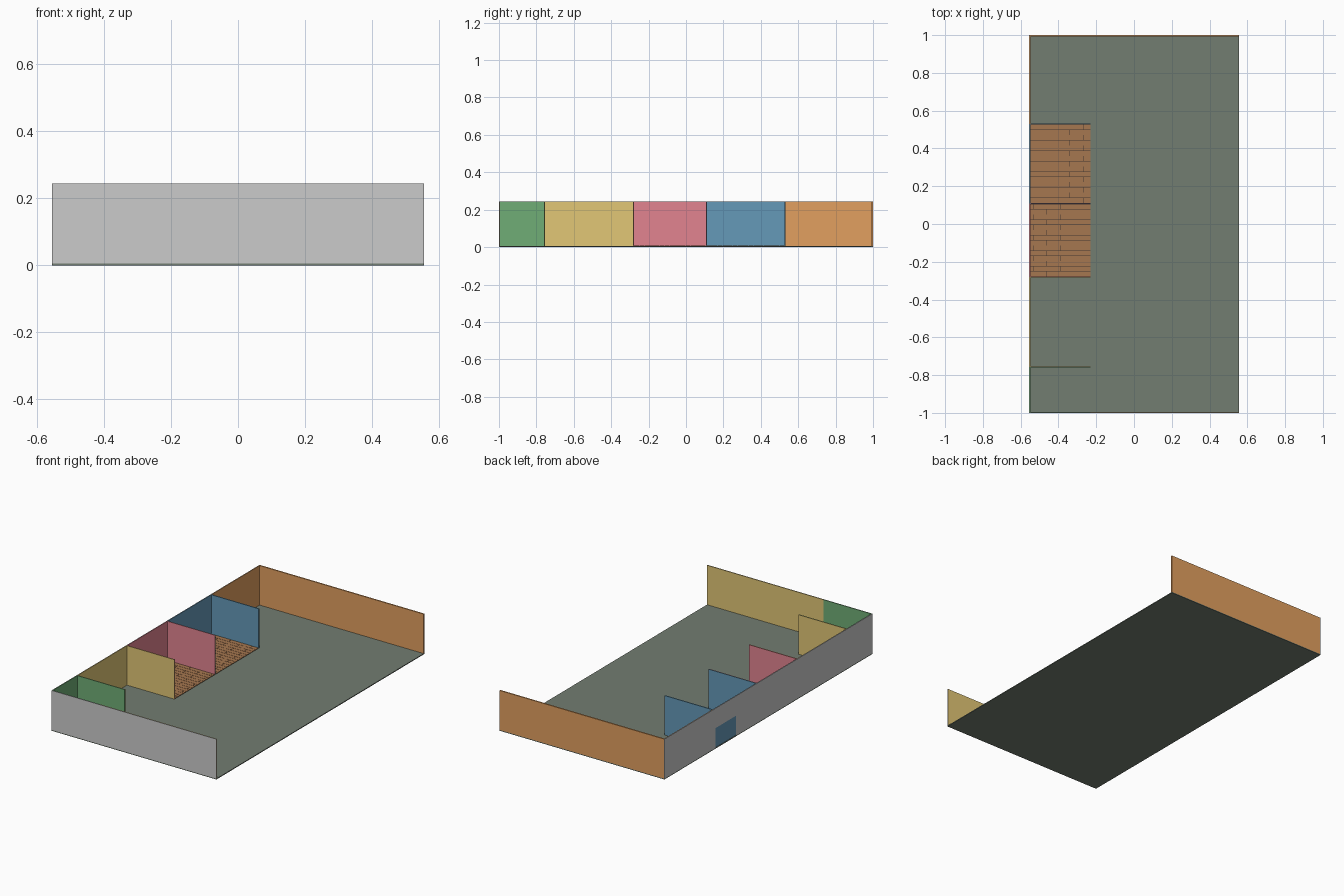
import bpy, bmesh

if "Cube" in bpy.data.objects:
    bpy.data.objects.remove(bpy.data.objects["Cube"])

X0, X1 = -0.555, 0.555      # outer footprint
XR = -0.23                  # inner end of the partitions
FZ, H = 0.005, 0.245        # floor top, wall top
T = 0.003                   # panel thickness

COLORS = {
    "green": (0.16, 0.42, 0.18), "yellow": (0.76, 0.57, 0.18),
    "pink": (0.76, 0.23, 0.28), "blue": (0.13, 0.32, 0.48),
    "orange": (0.76, 0.35, 0.115), "floor": (0.17, 0.205, 0.165),
    "wood": (0.38, 0.185, 0.08), "gap": (0.06, 0.04, 0.03),
}
MATS = {}
for key, rgb in COLORS.items():
    MATS[key] = bpy.data.materials.new(key)
    MATS[key].diffuse_color = (*rgb, 1)


def finish(bm, name, color=None):
    bmesh.ops.recalc_face_normals(bm, faces=bm.faces)
    me = bpy.data.meshes.new(name)
    bm.to_mesh(me)
    bm.free()
    ob = bpy.data.objects.new(name, me)
    bpy.context.collection.objects.link(ob)
    if color:
        me.materials.append(MATS[color])
    return ob


def add_box(bm, x, y, z):
    vs = bmesh.ops.create_cube(bm, size=1)["verts"]
    for v in vs:
        for i, (a, b) in enumerate((x, y, z)):
            v.co[i] = a if v.co[i] < 0 else b


def box(name, x, y, z, color=None):
    bm = bmesh.new()
    add_box(bm, x, y, z)
    return finish(bm, name, color)


# Base floor
box("base_floor", (X0, X1), (-1, 1), (0, FZ), "floor")

# Left outer wall with a door recess near the back
outline = [(-1, FZ), (0.31, FZ), (0.31, 0.125), (0.51, 0.125),
           (0.51, FZ), (1, FZ), (1, H), (-1, H)]
bm = bmesh.new()
face = bm.faces.new([bm.verts.new((X0, y, z)) for y, z in outline])
ext = bmesh.ops.extrude_face_region(bm, geom=[face])["geom"]
bmesh.ops.translate(bm, vec=(T, 0, 0),
                    verts=[v for v in ext if isinstance(v, bmesh.types.BMVert)])
finish(bm, "left_outer_wall")

# Coloured lining of each room along the left wall
rooms = [("green", -1 + T, -0.757), ("yellow", -0.757, -0.28),
         ("pink", -0.28, 0.109), ("blue", 0.109, 0.53),
         ("orange", 0.53, 0.992)]
for color, y0, y1 in rooms:
    box(color + "_side_lining", (X0 + T, X0 + 2 * T), (y0, y1), (FZ, H), color)

# Partitions, one coloured skin for each side
partitions = [(-0.757, "green", "yellow"), (-0.28, "yellow", "pink"),
              (0.109, "pink", "blue"), (0.53, "blue", "blue")]
for i, (y, front, back) in enumerate(partitions, 1):
    x = (X0 + 2 * T, XR)
    box(f"partition_{i}_front", x, (y - T, y), (FZ, H), front)
    box(f"partition_{i}_back", x, (y, y + T), (FZ, H), back)

# Front wall: grey outside, two colours inside
box("front_outer_wall", (X0 + T, X1), (-1, -1 + T), (FZ, H))
box("front_lining_small", (X0 + 2 * T, XR), (-1 + T, -1 + 2 * T), (FZ, H), "green")
box("front_lining_large", (XR, X1), (-1 + T, -1 + 2 * T), (FZ, H), "yellow")

# Back wall
box("back_wall", (X0 + T, X1), (0.992, 1), (FZ, H), "orange")

# Staggered plank floors in the two middle rooms
LENGTH, GAP = 0.144, 0.0015
for name, y0, y1, rows, shift in (("pink_room", -0.277, 0.106, 14, 0.095),
                                  ("blue_room", 0.112, 0.527, 15, 0.0)):
    xa, xb = X0 + 2 * T, XR
    box(name + "_underlay", (xa, xb), (y0, y1), (FZ, FZ + 0.001), "gap")
    bm = bmesh.new()
    w = (y1 - y0) / rows
    for r in range(rows):
        x = -0.7 + shift + (r % 2) * LENGTH / 2 - LENGTH
        while x < xb:
            a, b = max(x, xa), min(x + LENGTH - GAP, xb)
            if b - a > 0.002:
                add_box(bm, (a, b), (y0 + r * w, y0 + (r + 1) * w - GAP),
                        (FZ + 0.001, FZ + 0.003))
            x += LENGTH
    finish(bm, name + "_planks", "wood")

for m in bpy.data.materials:
    if m.users and not m.is_grease_pencil:
        m.use_nodes = True
        m.node_tree.nodes["Principled BSDF"].inputs["Base Color"].default_value = m.diffuse_color
